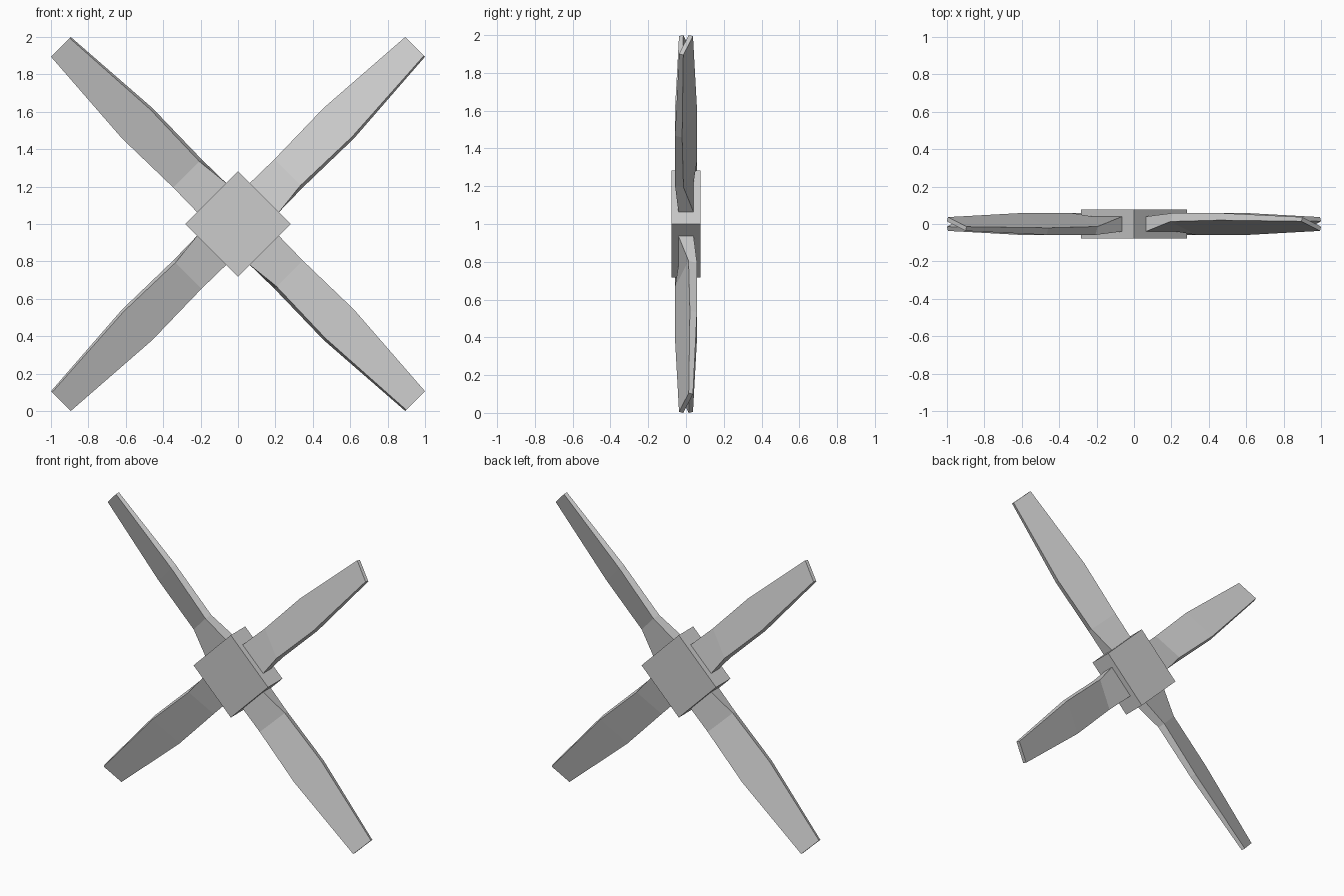
import bpy, bmesh
from math import sin, cos, radians
from mathutils import Vector

if "Cube" in bpy.data.objects:
    bpy.data.objects.remove(bpy.data.objects["Cube"])

CENTRE = Vector((0, 0, 1))

# blade sections: radius, half width, half thickness, twist
SECTIONS = [
    (0.20, 0.11, 0.04, 0),
    (0.382, 0.105, 0.024, 20),
    (0.762, 0.115, 0.020, 20),
    (1.34, 0.075, 0.012, 20),
]


def blade(name, angle):
    out = Vector((cos(angle), 0, sin(angle)))
    side = Vector((-sin(angle), 0, cos(angle)))
    bm = bmesh.new()
    rings = []
    for r, w, h, twist in SECTIONS:
        c, s = cos(radians(twist)), sin(radians(twist))
        rings.append([
            bm.verts.new(CENTRE + out * r + side * (u * c - v * s)
                         + Vector((0, u * s + v * c, 0)))
            for u, v in ((-w, -h), (w, -h), (w, h), (-w, h))])
    for a, b in zip(rings, rings[1:]):
        for i in range(4):
            j = (i + 1) % 4
            bm.faces.new((a[i], a[j], b[j], b[i]))
    bm.faces.new(rings[0])
    bm.faces.new(rings[-1])
    bmesh.ops.recalc_face_normals(bm, faces=bm.faces)
    mesh = bpy.data.meshes.new(name)
    bm.to_mesh(mesh)
    bm.free()
    bpy.context.collection.objects.link(bpy.data.objects.new(name, mesh))


# square hub turned onto its corner
bpy.ops.mesh.primitive_cube_add(size=1, location=CENTRE, rotation=(0, radians(45), 0))
hub = bpy.context.object
hub.name = "hub"
hub.scale = (0.4, 0.156, 0.4)

# four twisted blades around the hub
for i in range(4):
    blade(f"blade_{i + 1}", radians(45 + 90 * i))
